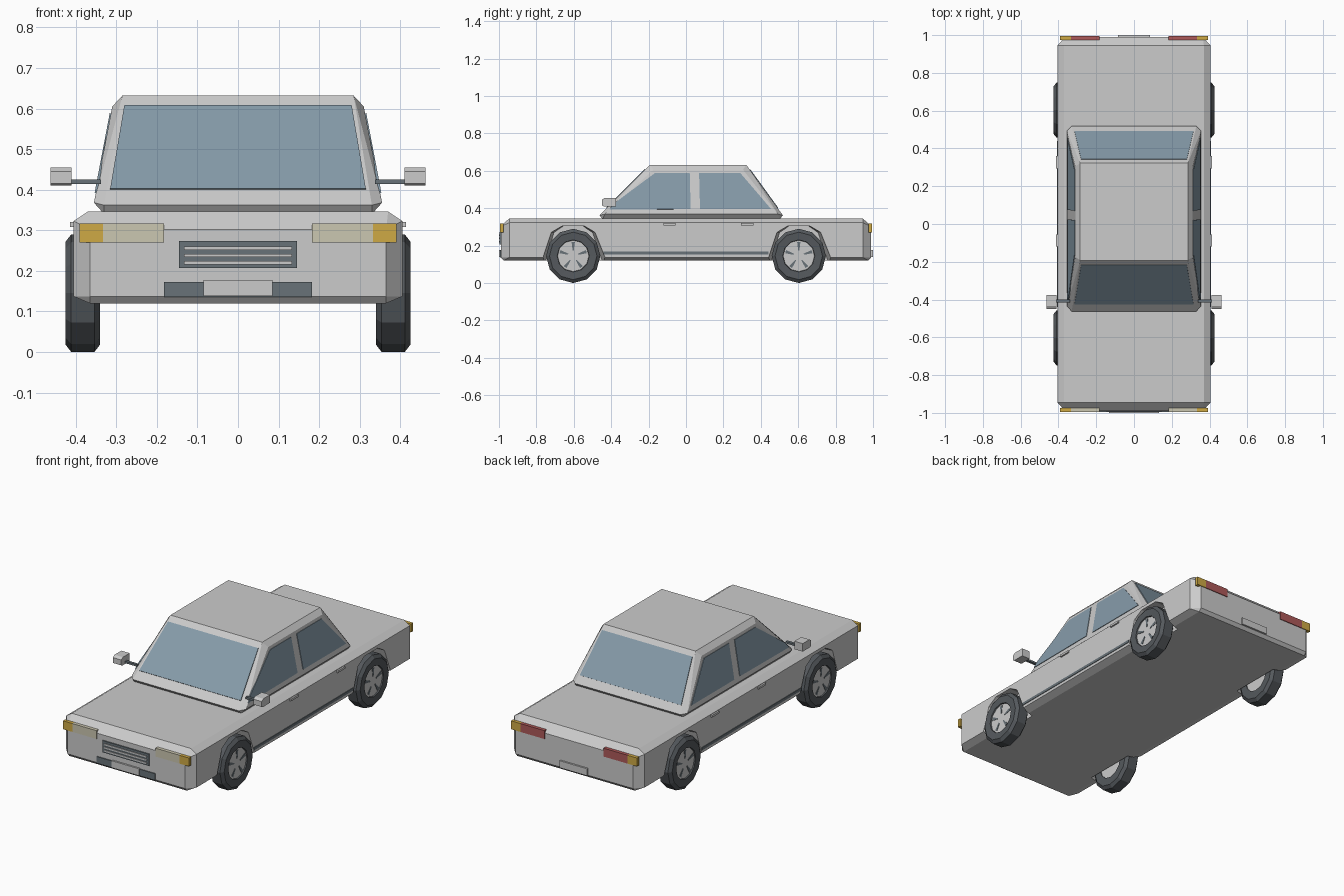
import bpy, bmesh, math
from mathutils import Vector

if "Cube" in bpy.data.objects:
    bpy.data.objects.remove(bpy.data.objects["Cube"])

MATS = {}
COLORS = {"glass": (0.24, 0.33, 0.40), "tyre": (0.09, 0.10, 0.11), "trim": (0.14, 0.17, 0.19),
          "amber": (0.62, 0.40, 0.06), "lamp": (0.60, 0.57, 0.44), "red": (0.42, 0.10, 0.10)}


def finish(name, bm, color=None):
    bmesh.ops.recalc_face_normals(bm, faces=bm.faces)
    me = bpy.data.meshes.new(name)
    bm.to_mesh(me)
    bm.free()
    ob = bpy.data.objects.new(name, me)
    bpy.context.collection.objects.link(ob)
    if color:
        if color not in MATS:
            MATS[color] = bpy.data.materials.new(color)
            MATS[color].diffuse_color = (*COLORS[color], 1)
        me.materials.append(MATS[color])
    return ob


def hull(name, pts, color=None):
    bm = bmesh.new()
    for p in pts:
        bm.verts.new(p)
    bmesh.ops.convex_hull(bm, input=bm.verts)
    bmesh.ops.dissolve_limit(bm, angle_limit=0.02, verts=bm.verts, edges=bm.edges)
    return finish(name, bm, color)


def box(name, x, y, z, color=None):
    return hull(name, [(a, b, c) for a in x for b in y for c in z], color)


def panel(name, pts, vec, color):
    # flat polygon thickened both ways along vec
    v = Vector(vec)
    return hull(name, [Vector(p) + s * v for p in pts for s in (-1, 1)], color)


def lathe(name, profile, cx, cy, cz, side, n, color=None):
    # closed (x, radius) profile revolved around the axle
    bm = bmesh.new()
    rings = []
    for i in range(n):
        a = 2 * math.pi * i / n
        rings.append([bm.verts.new((side * (cx + x), cy + r * math.sin(a), cz - r * math.cos(a)))
                      for x, r in profile])
    m = len(profile)
    for i in range(n):
        for j in range(m):
            k = (j + 1) % m
            bm.faces.new((rings[i][j], rings[i][k], rings[(i + 1) % n][k], rings[(i + 1) % n][j]))
    return finish(name, bm, color)


# lower body: chamfered block
pts = []
for sx in (-1, 1):
    for sy in (-1, 1):
        pts += [(sx * x, sy * y, z) for x, y, z in (
            (.36, .94, .12), (.365, .975, .12), (.405, .945, .137), (.365, .99, .137),
            (.405, .945, .323), (.365, .99, .302), (.37, .945, .346))]
body = hull("body", pts)

# wheel arches cut from the body
arch = [(-.18, .05), (-.18, .12), (-.12, .27), (-.06, .305), (.06, .305), (.12, .27), (.17, .12), (.17, .05)]
WY, R = .603, .145
for sx in (-1, 1):
    for sy in (-1, 1):
        cut = hull("arch_cutter", [(sx * x, sy * WY - sy * s * y * -1 if sy < 0 else sy * WY - s * y, z)
                                   for x, s in ((.42, 1), (.332, .86)) for y, z in arch])
        cut.hide_render = True
        cut.hide_viewport = True
        mod = body.modifiers.new("arch", 'BOOLEAN')
        mod.operation = 'DIFFERENCE'
        mod.solver = 'EXACT'
        mod.object = cut

# cabin
pts = []
for sx in (-1, 1):
    pts += [(sx * x, y, z) for x, y, z in (
        (.33, -.445, .34), (.33, .50, .34),
        (.33, -.462, .362), (.355, -.435, .368), (.33, .518, .362), (.355, .492, .368),
        (.31, -.175, .605), (.31, .305, .605), (.285, -.192, .632), (.285, .322, .632))]
hull("cabin", pts)


# windscreen and rear window
def end_glass(name, y0, y1, vec):
    t = lambda z: y0 + (y1 - y0) * (z - .362) / .27
    panel(name, [(s * x, t(z), z) for s in (-1, 1) for x, z in ((.315, .40), (.28, .606))], vec, "glass")


end_glass("windscreen", -.462, -.192, (0, -.003, .003))
end_glass("rear_window", .518, .322, (0, .003, .002))

# side windows
front_win = [(-.41, .392), (-.385, .425), (-.165, .588), (.02, .588), (.025, .395)]
rear_win = [(.075, .395), (.07, .588), (.29, .588), (.455, .395)]
for s, tag in ((-1, "left"), (1, "right")):
    for win, nm in ((front_win, "front"), (rear_win, "rear")):
        panel(f"{tag}_{nm}_side_window", [(s * (.355 - (z - .368) * .19), y, z) for y, z in win],
              (s * .003, 0, .0006), "glass")

    # mirrors
    hull(f"{tag}_mirror", [(s * x, y, z) for x in (.41, .462) for y, z in
                           ((-.375, .41), (-.375, .455), (-.435, .455), (-.45, .445), (-.45, .415), (-.44, .41))])
    box(f"{tag}_mirror_stem", (s * .338, s * .411), (-.415, -.400), (.414, .425), "trim")

    # door handles and side strip
    for y in (-.12, .295):
        box(f"{tag}_door_handle", (s * .40, s * .414), (y, y + .065), (.308, .32))
    box(f"{tag}_side_strip", (s * .40, s * .408), (-.44, .44), (.153, .168), "trim")

    # lamps at both ends
    for e, inner, nm in ((-1, "lamp", "head"), (1, "red", "tail")):
        ys = (e * .975, e * .994)
        box(f"{tag}_{nm}_lamp", (s * .183, s * .333), ys, (.27, .317), inner)
        box(f"{tag}_{nm}_indicator", (s * .333, s * .391), ys, (.27, .317), "amber")

    # wheels: tyre, rim and five dark slots
    for cy, nm in ((-WY, "front"), (WY, "rear")):
        lathe(f"{tag}_{nm}_tyre", [(.34, .082), (.34, .127), (.354, R), (.411, R), (.425, .127), (.422, .086),
                                   (.412, .082)], 0, cy, R, s, 12, "tyre")
        lathe(f"{tag}_{nm}_rim", [(.345, .0005), (.345, .084), (.416, .084), (.416, .0005)], 0, cy, R, s, 20)
        for i in range(5):
            a = 2 * math.pi * i / 5
            d, w = Vector((0, math.sin(a), math.cos(a))), Vector((0, math.cos(a), -math.sin(a)))
            c = Vector((s * .416, cy, R))
            panel(f"{tag}_{nm}_rim_slot", [c + d * r + w * k for r, h in ((.028, .003), (.074, .009))
                                           for k in (-h, h)], (.002, 0, 0), "trim")

# grille with slats
box("grille", (-.145, .145), (-.98, -.996), (.207, .273), "trim")
for z in (.22, .238, .256):
    box("grille_slat", (-.133, .133), (-.99, -1.0), (z - .004, z + .004))

# lower intake and blank plates
box("lower_intake", (-.182, .182), (-.98, -.995), (.136, .173), "trim")
box("front_plate", (-.085, .085), (-.98, -1.0), (.138, .177))
box("rear_plate", (-.085, .085), (.98, 1.0), (.138, .177))

for m in bpy.data.materials:
    if m.users and not m.is_grease_pencil:
        m.use_nodes = True
        m.node_tree.nodes["Principled BSDF"].inputs["Base Color"].default_value = m.diffuse_color
